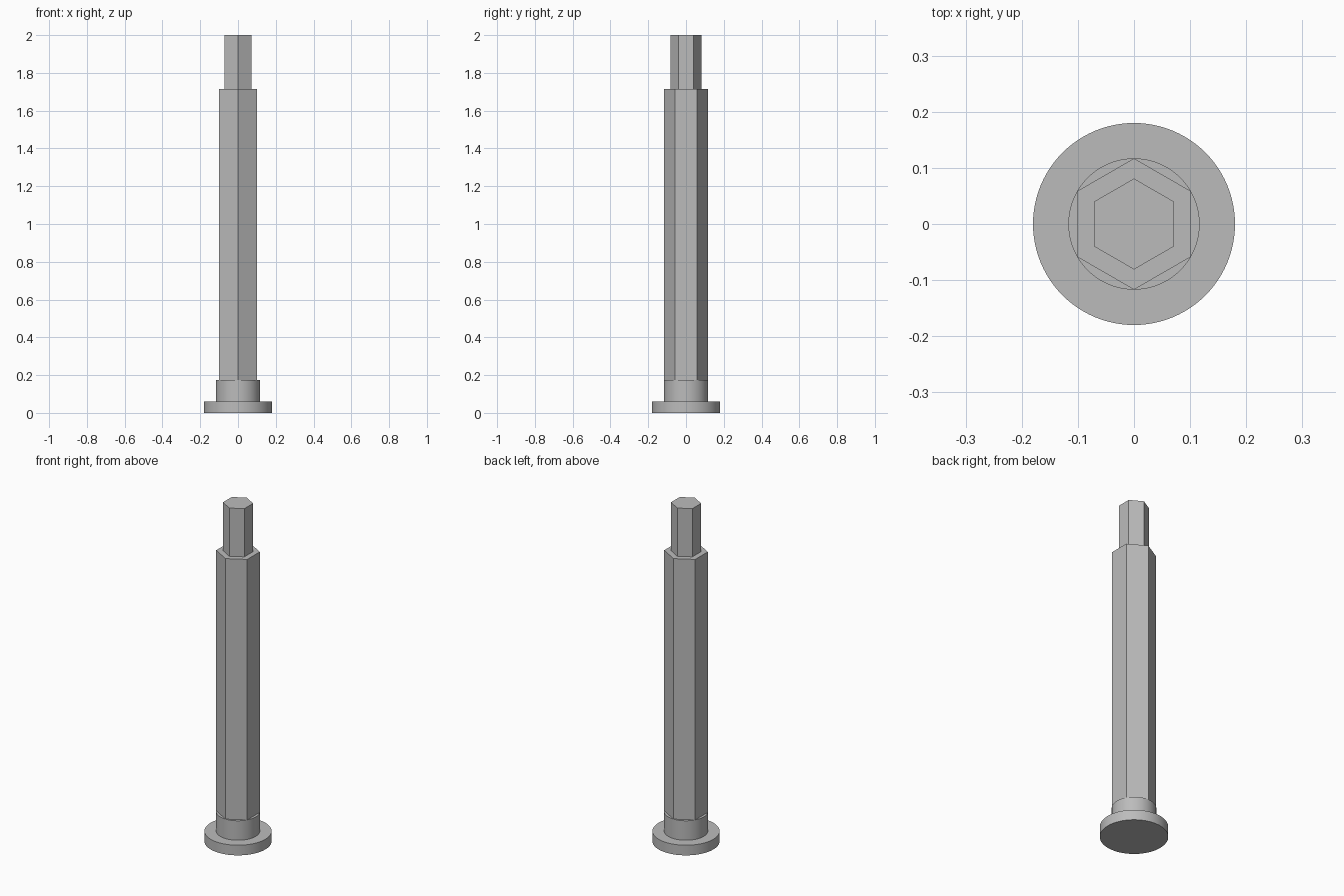
import bpy
import bmesh
import math

cube = bpy.data.objects.get("Cube")
if cube:
    bpy.data.objects.remove(cube, do_unlink=True)

# Single grey metal finish
GREY = (0.5, 0.5, 0.5, 1.0)
metal = bpy.data.materials.new("grey_metal")
metal.use_nodes = True
metal.diffuse_color = GREY
metal.node_tree.nodes["Principled BSDF"].inputs["Base Color"].default_value = GREY


def add_section(name, sides, radius, bottom, top, smooth=False, keep_base=False):
    """Upright prism with a corner on the y axis; the hidden base is left open."""
    bpy.ops.mesh.primitive_cylinder_add(
        vertices=sides, radius=radius, depth=top - bottom,
        location=(0, 0, (bottom + top) / 2))
    obj = bpy.context.object
    obj.name = name
    obj.data.name = name
    obj.data.materials.append(metal)
    if not keep_base:
        bm = bmesh.new()
        bm.from_mesh(obj.data)
        base = [f for f in bm.faces if f.normal.z < -0.9]
        bmesh.ops.delete(bm, geom=base, context='FACES_ONLY')
        bm.to_mesh(obj.data)
        bm.free()
    if smooth:
        bpy.ops.object.shade_smooth_by_angle(angle=math.radians(30))
    return obj


# Round foot and collar
add_section("base_flange", 96, 0.18, 0.0, 0.06, smooth=True, keep_base=True)
add_section("round_collar", 96, 0.117, 0.06, 0.175, smooth=True)

# Hexagonal shaft and narrower hexagonal tip
add_section("hex_shaft", 6, 0.117, 0.175, 1.715)
add_section("hex_tip", 6, 0.081, 1.715, 2.0)
